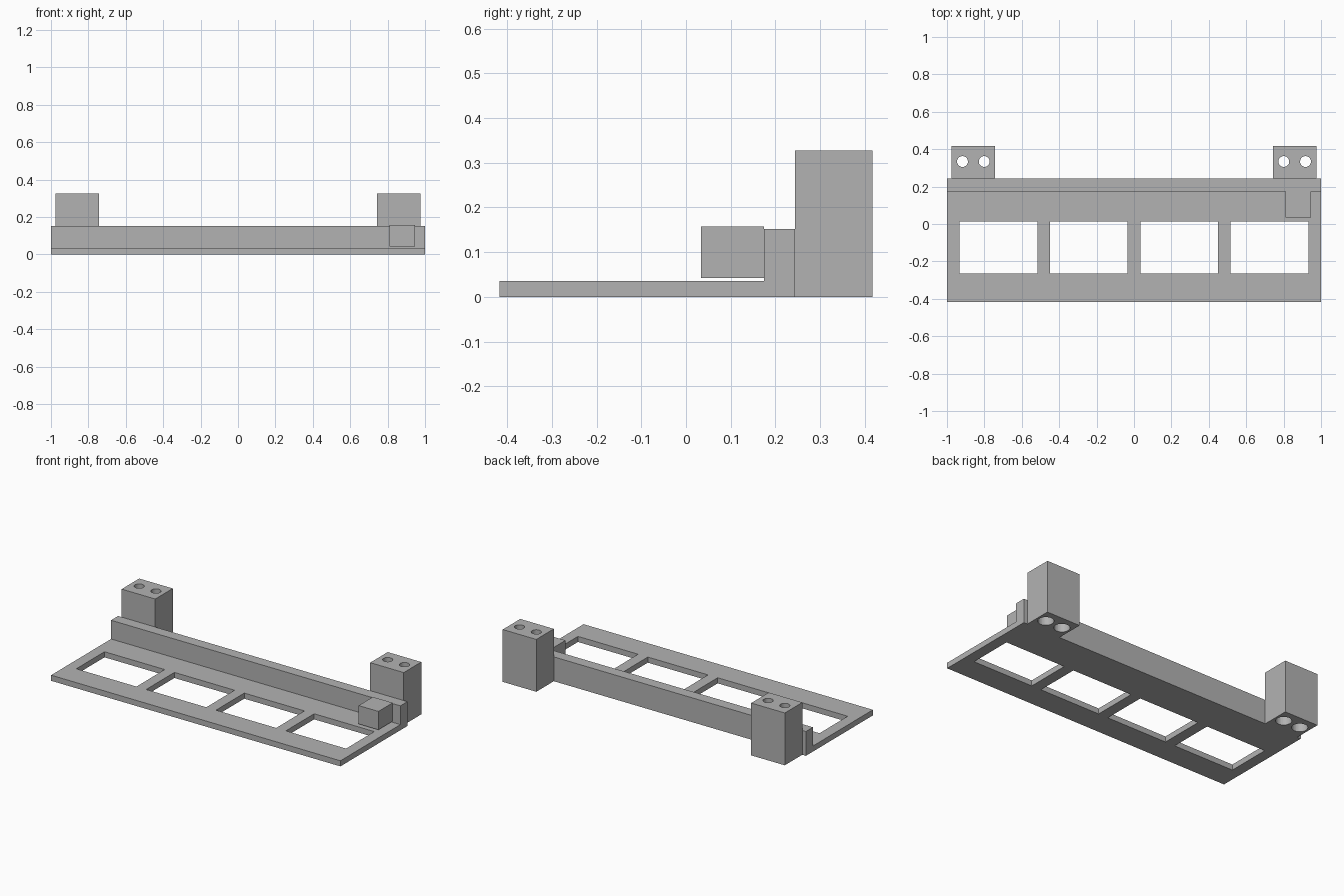
import bpy, bmesh

if "Cube" in bpy.data.objects:
    bpy.data.objects.remove(bpy.data.objects["Cube"], do_unlink=True)

GREY = (0.45, 0.45, 0.45, 1)
mat = bpy.data.materials.new("plain grey")
mat.use_nodes = True
mat.diffuse_color = GREY
mat.node_tree.nodes["Principled BSDF"].inputs["Base Color"].default_value = GREY


def finish(name, bm):
    bmesh.ops.recalc_face_normals(bm, faces=bm.faces)
    mesh = bpy.data.meshes.new(name)
    bm.to_mesh(mesh)
    bm.free()
    mesh.materials.append(mat)
    ob = bpy.data.objects.new(name, mesh)
    bpy.context.collection.objects.link(ob)
    return ob


def box(name, lo, hi):
    bm = bmesh.new()
    bmesh.ops.create_cube(bm, size=1)
    for v in bm.verts:
        v.co = [hi[i] if v.co[i] > 0 else lo[i] for i in range(3)]
    return finish(name, bm)


def bore(ob, x, y, radius, z0, z1):
    """Cut a vertical round hole into a part."""
    bpy.ops.mesh.primitive_cylinder_add(vertices=32, radius=radius, depth=z1 - z0,
                                        location=(x, y, (z0 + z1) / 2))
    cutter = bpy.context.object
    cutter.name = "hole_cutter"
    cutter.hide_render = True
    cutter.data.materials.append(mat)
    mod = ob.modifiers.new("bore", "BOOLEAN")
    mod.operation = "DIFFERENCE"
    mod.solver = "EXACT"
    mod.object = cutter
    bpy.context.view_layer.objects.active = ob
    bpy.ops.object.modifier_apply(modifier=mod.name)
    bpy.data.objects.remove(cutter, do_unlink=True)


# Base plate: a grid of cells with four windows left open
PLATE_TOP, WALL_FRONT, WALL_BACK = 0.035, 0.175, 0.244
xs = [-1]
for i in range(4):
    centre = (i - 1.5) * 0.483
    xs += [centre - 0.208, centre + 0.208]
xs.append(1)
ys = [-0.417, -0.265, 0.014, WALL_FRONT]
bm = bmesh.new()
grid = [[bm.verts.new((x, y, 0)) for y in ys] for x in xs]
for i in range(len(xs) - 1):
    for j in range(len(ys) - 1):
        if not (j == 1 and i % 2 == 1):
            bm.faces.new((grid[i][j], grid[i + 1][j], grid[i + 1][j + 1], grid[i][j + 1]))
top = bmesh.ops.extrude_face_region(bm, geom=bm.faces[:], use_keep_orig=True)["geom"]
for v in top:
    if isinstance(v, bmesh.types.BMVert):
        v.co.z = PLATE_TOP
finish("window_plate", bm)

# Upright wall along the back and the small block on its front
box("back_wall", (-1, WALL_FRONT, 0), (1, WALL_BACK, 0.152))
box("small_block", (0.81, 0.034, 0.042), (0.947, WALL_FRONT, 0.157))

# Mounting posts with stepped bolt holes, wider underneath
for side, name in ((-1, "right_post"), (1, "left_post")):
    a, b = sorted((side * 0.743, side * 0.975))
    post = box(name, (a, WALL_BACK, 0), (b, 0.417, 0.327))
    for hx in (0.801, 0.917):
        bore(post, side * hx, 0.334, 0.029, -0.1, 0.5)
        bore(post, side * hx, 0.334, 0.045, -0.1, 0.2)
